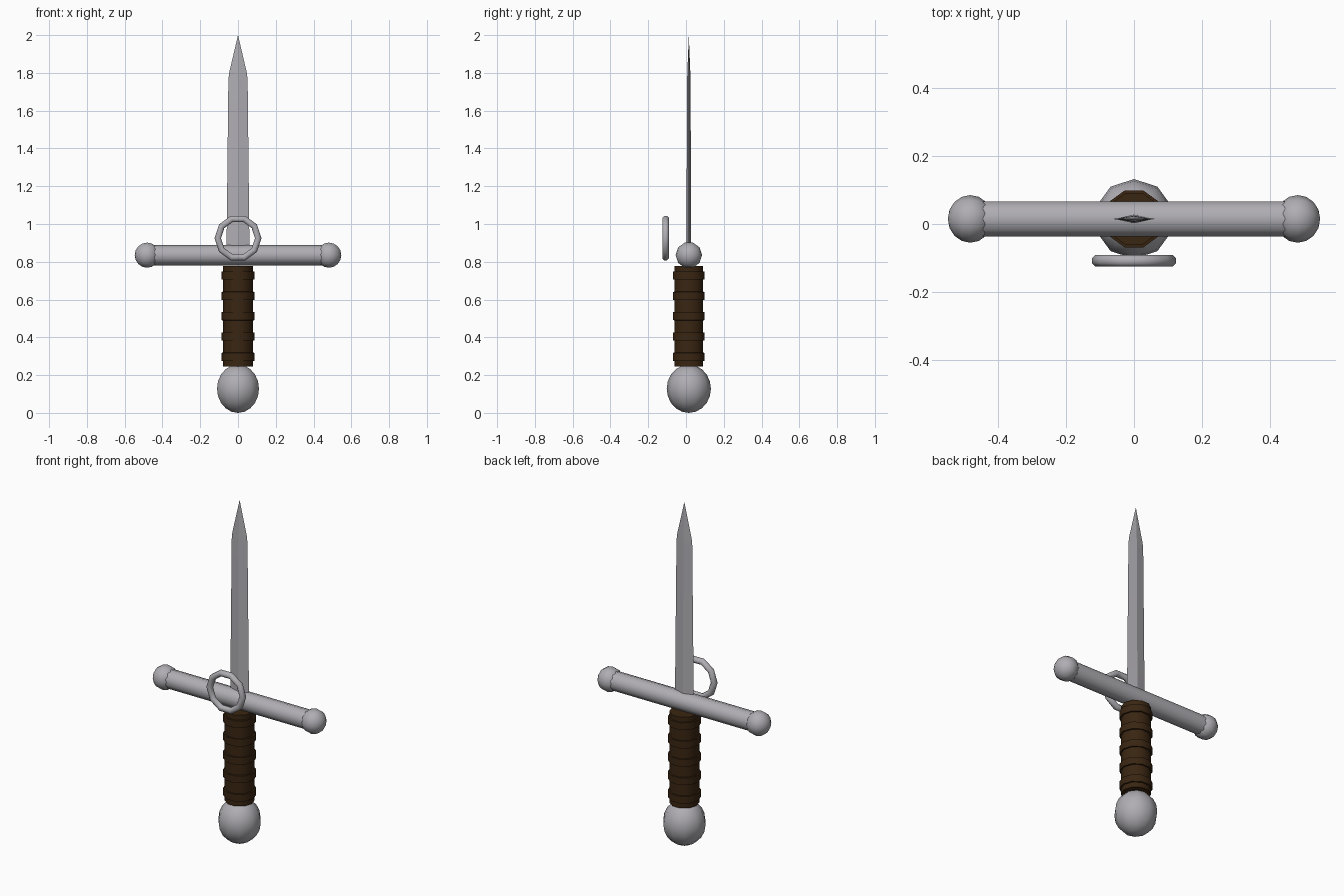
import bpy, bmesh, math
from mathutils import Matrix, Vector

if "Cube" in bpy.data.objects:
    bpy.data.objects.remove(bpy.data.objects["Cube"])

CY = 0.015      # sword axis in y
SIDES = 10


def material(name, rgb):
    m = bpy.data.materials.new(name)
    m.diffuse_color = (*rgb, 1)
    m.use_nodes = True
    m.node_tree.nodes["Principled BSDF"].inputs["Base Color"].default_value = m.diffuse_color
    return m


steel = material("steel", (0.43, 0.42, 0.45))
leather = material("dark brown leather", (0.042, 0.019, 0.006))


def finish(name, bm, mat, angle=40):
    bmesh.ops.recalc_face_normals(bm, faces=bm.faces)
    me = bpy.data.meshes.new(name)
    bm.to_mesh(me)
    bm.free()
    me.materials.append(mat)
    ob = bpy.data.objects.new(name, me)
    bpy.context.collection.objects.link(ob)
    if angle:
        bpy.ops.object.select_all(action='DESELECT')
        bpy.context.view_layer.objects.active = ob
        ob.select_set(True)
        bpy.ops.object.shade_smooth_by_angle(angle=math.radians(angle))
    return ob


def ball(name, loc, r, pole, rings, axis='Z'):
    bm = bmesh.new()
    bmesh.ops.create_uvsphere(bm, u_segments=SIDES, v_segments=rings, radius=1)
    bm.transform(Matrix.Diagonal((r, r, pole, 1)))
    if axis == 'X':
        bm.transform(Matrix.Rotation(math.pi / 2, 4, 'Y'))
    bm.transform(Matrix.Translation(loc))
    return finish(name, bm, steel, 50)


def lathe(bm, profile):
    """Ten-sided closed solid from (radius, z) pairs, first corner on +x."""
    loops = [[bm.verts.new((r * math.cos(a), r * math.sin(a), z))
              for a in (math.tau * i / SIDES for i in range(SIDES))]
             for r, z in profile]
    for lo, hi in zip(loops, loops[1:]):
        for i in range(SIDES):
            j = (i + 1) % SIDES
            bm.faces.new((lo[i], lo[j], hi[j], hi[i]))
    bm.faces.new(loops[0][::-1])
    bm.faces.new(loops[-1])


# pommel
ball("pommel", (0, CY, 0.128), 0.117, 0.128, 10)

# grip with raised leather bands
bm = bmesh.new()
profile = [(0.08, 0.245)]
for i in range(5):
    z = 0.297 + i * 0.1075
    profile += [(0.08, z - 0.022), (0.088, z - 0.021),
                (0.088, z + 0.021), (0.08, z + 0.022)]
profile.append((0.08, 0.777))
lathe(bm, profile)
bm.transform(Matrix.Translation((0, CY, 0)))
finish("grip", bm, leather)

# crossguard bar, lying along x with corners on +y and -y
bm = bmesh.new()
lathe(bm, [(0.054, -0.48), (0.054, 0.48)])
bm.transform(Matrix.Translation((0, CY, 0.835)) @
             Matrix.Rotation(math.pi / 2, 4, 'X') @
             Matrix.Rotation(math.pi / 2, 4, 'Y') @
             Matrix.Rotation(math.pi / 2, 4, 'Z'))
# the bar must run along x
if max(v.co.z for v in bm.verts) > 1.0 or max(v.co.y for v in bm.verts) > 0.3:
    bm.transform(Matrix.Translation((0, CY, 0.835)) @
                 Matrix.Rotation(math.pi / 2, 4, 'Z') @
                 Matrix.Translation((0, -CY, -0.835)))
finish("crossguard", bm, steel, 40)

# crossguard end balls
for side, label in ((-1, "left"), (1, "right")):
    ball("guard_ball_" + label, (side * 0.481, CY, 0.835), 0.07, 0.066, 8, 'X')

# blade: diamond section tapering to a point
bm = bmesh.new()
loops = []
for z, w, t in ((0.84, 0.061, 0.013), (1.76, 0.051, 0.009), (1.80, 0.047, 0.008)):
    loops.append([bm.verts.new(p) for p in
                  ((w, CY, z), (0, CY + t, z), (-w, CY, z), (0, CY - t, z))])
tip = bm.verts.new((0, CY, 2.0))
for lo, hi in zip(loops, loops[1:]):
    for i in range(4):
        j = (i + 1) % 4
        bm.faces.new((lo[i], lo[j], hi[j], hi[i]))
for i in range(4):
    bm.faces.new((loops[-1][i], loops[-1][(i + 1) % 4], tip))
bm.faces.new(loops[0][::-1])
finish("blade", bm, steel, 15)

# side ring in front of the guard
bm = bmesh.new()
minor = 8
grid = []
for i in range(SIDES):
    a = math.tau * i / SIDES
    row = []
    for k in range(minor):
        b = math.tau * (k + 0.5) / minor
        r = 0.107 + 0.0185 * math.cos(b)
        row.append(bm.verts.new((r * math.cos(a), -0.108 + 0.0185 * math.sin(b),
                                 0.925 + r * math.sin(a))))
    grid.append(row)
for i in range(SIDES):
    n = grid[(i + 1) % SIDES]
    for k in range(minor):
        l = (k + 1) % minor
        bm.faces.new((grid[i][k], grid[i][l], n[l], n[k]))
finish("side_ring", bm, steel, 50)
